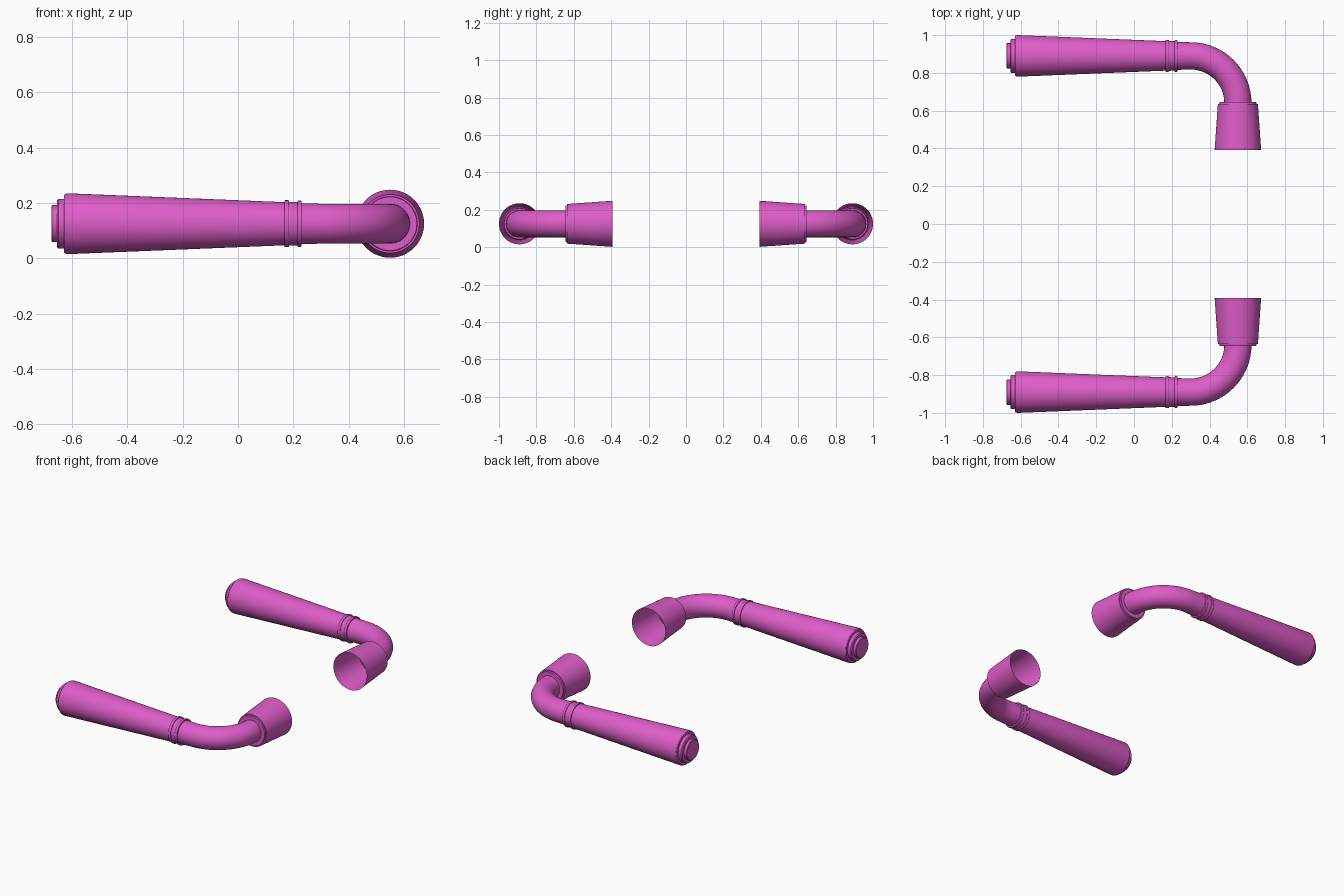
import bpy, bmesh
from math import sin, cos, pi, radians
from mathutils import Vector

cube = bpy.data.objects.get("Cube")
if cube:
    bpy.data.objects.remove(cube)

SIDES = 48
AXIS_Z = 0.125      # height of every centre line
GRIP_Y = 0.89       # distance of the grip from the middle
SOCKET_X = 0.55
BEND_R = 0.25
TUBE_R = 0.072

pink = bpy.data.materials.new("pink")
pink.use_nodes = True
pink.diffuse_color = (0.73, 0.11, 0.58, 1)
pink.node_tree.nodes["Principled BSDF"].inputs["Base Color"].default_value = pink.diffuse_color


def sweep(name, stations, back, cap_start=False):
    """Skin circles given as (centre, direction, radius); back is 1 or -1 along y."""
    bm = bmesh.new()
    rings = []
    for centre, direction, radius in stations:
        side = Vector((-direction.y, direction.x, 0))
        ring = []
        for i in range(SIDES):
            a = 2 * pi * i / SIDES
            p = centre + radius * (cos(a) * side + sin(a) * Vector((0, 0, 1)))
            ring.append(bm.verts.new((p.x, p.y * back, p.z)))
        rings.append(ring)
    for r0, r1 in zip(rings, rings[1:]):
        for i in range(SIDES):
            j = (i + 1) % SIDES
            face = (r0[i], r0[j], r1[j], r1[i])
            bm.faces.new(face if back < 0 else face[::-1])
    if cap_start:
        bm.faces.new(rings[0])
    bmesh.ops.recalc_face_normals(bm, faces=bm.faces)
    mesh = bpy.data.meshes.new(name)
    bm.to_mesh(mesh)
    bm.free()
    mesh.materials.append(pink)
    obj = bpy.data.objects.new(name, mesh)
    bpy.context.collection.objects.link(obj)
    bpy.ops.object.select_all(action='DESELECT')
    obj.select_set(True)
    bpy.context.view_layer.objects.active = obj
    bpy.ops.object.shade_smooth_by_angle(angle=radians(32))


def along_x(profile):
    return [(Vector((x, GRIP_Y, AXIS_Z)), Vector((1, 0, 0)), r) for x, r in profile]


def along_y(profile):
    return [(Vector((SOCKET_X, y, AXIS_Z)), Vector((0, -1, 0)), r) for y, r in profile]


# stepped end cap and tapered handle
grip = [(-0.675, 0.063), (-0.672, 0.067), (-0.655, 0.067), (-0.655, 0.085),
        (-0.650, 0.090), (-0.629, 0.090), (-0.629, 0.104), (-0.625, 0.108),
        (-0.615, 0.110), (0.170, 0.078)]
# two raised rings with a band between them
collar = [(0.168, 0.074), (0.168, 0.083), (0.171, 0.085), (0.181, 0.085),
          (0.184, 0.083), (0.184, 0.079), (0.215, 0.078), (0.215, 0.082),
          (0.218, 0.084), (0.227, 0.084), (0.230, 0.082), (0.230, 0.072)]
# open flared socket with a small shoulder
socket = [(0.645, 0.070), (0.645, 0.097), (0.636, 0.099), (0.636, 0.106), (0.393, 0.123)]

# straight neck followed by a quarter bend
bend = along_x([(0.225, 0.074)])
for k in range(25):
    a = pi / 2 * k / 24
    centre = Vector((SOCKET_X - BEND_R + BEND_R * sin(a),
                     GRIP_Y - BEND_R + BEND_R * cos(a), AXIS_Z))
    bend.append((centre, Vector((cos(a), -sin(a), 0)), TUBE_R))

for label, back in (("front", -1), ("back", 1)):
    sweep(label + "_grip", along_x(grip), back, cap_start=True)
    sweep(label + "_collar", along_x(collar), back)
    sweep(label + "_bend", bend, back)
    sweep(label + "_socket", along_y(socket), back)
